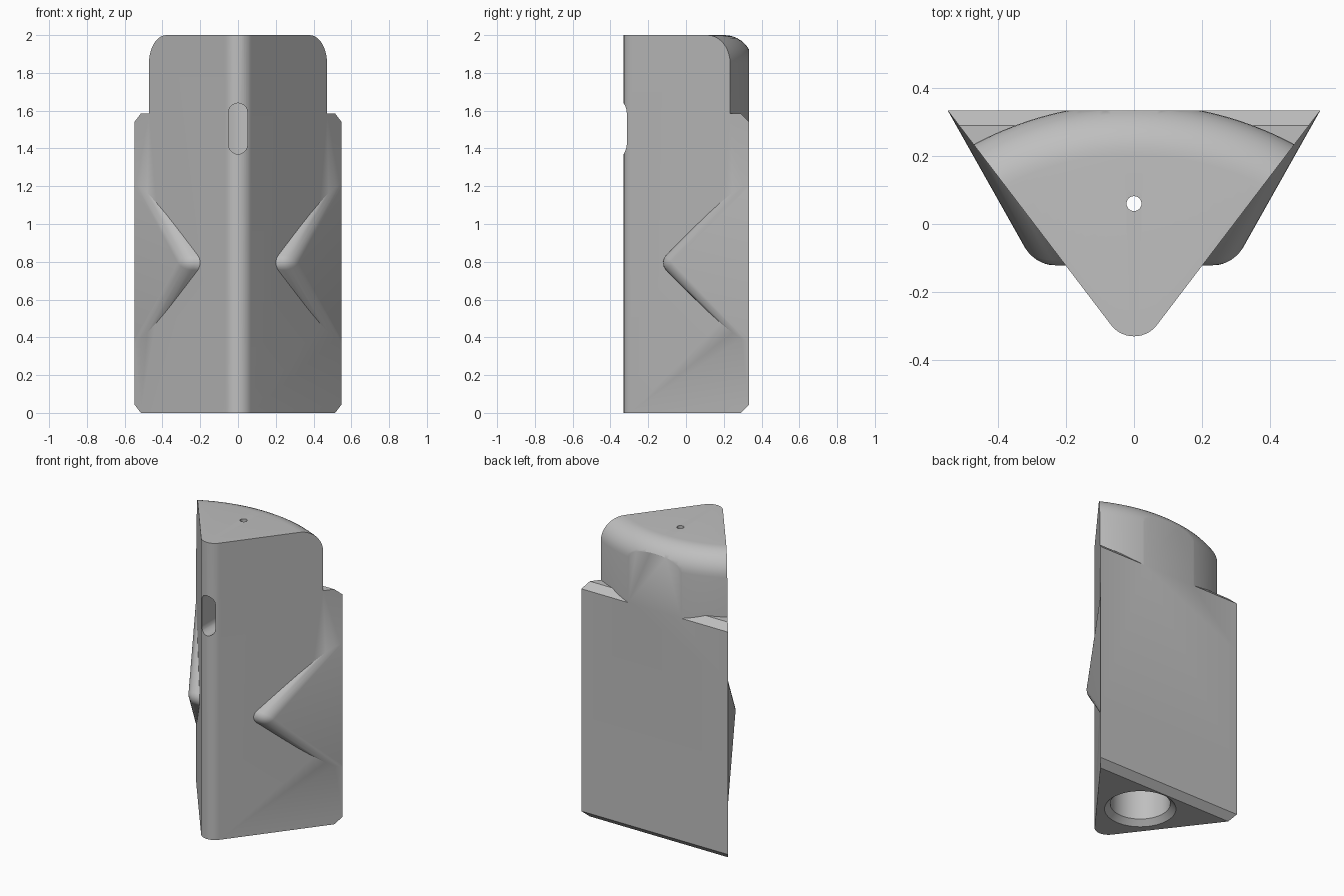
import bpy, bmesh
from math import pi, sin, cos, radians
from mathutils import Vector

cube = bpy.data.objects.get("Cube")
if cube:
    bpy.data.objects.remove(cube)


def finish(bm, name):
    bmesh.ops.recalc_face_normals(bm, faces=bm.faces)
    me = bpy.data.meshes.new(name)
    bm.to_mesh(me)
    bm.free()
    ob = bpy.data.objects.new(name, me)
    bpy.context.collection.objects.link(ob)
    return ob


def extrude(name, points, offset):
    """Solid made by sweeping a flat outline along an offset."""
    bm = bmesh.new()
    face = bm.faces.new([bm.verts.new(p) for p in points])
    out = bmesh.ops.extrude_face_region(bm, geom=[face], use_keep_orig=True)
    verts = [g for g in out["geom"] if isinstance(g, bmesh.types.BMVert)]
    bmesh.ops.translate(bm, verts=verts, vec=offset)
    return finish(bm, name)


def lathe(name, profile, cy, steps):
    """Solid of revolution round a vertical axis at (0, cy)."""
    bm = bmesh.new()
    vs = [bm.verts.new((r, cy, z)) for r, z in profile]
    es = [bm.edges.new(pair) for pair in zip(vs, vs[1:])]
    bmesh.ops.spin(bm, geom=vs + es, cent=(0, cy, 0), axis=(0, 0, 1),
                   angle=2 * pi, steps=steps)
    bmesh.ops.remove_doubles(bm, verts=bm.verts, dist=1e-5)
    return finish(bm, name)


def combine(target, tool, operation):
    mod = target.modifiers.new(operation.title(), "BOOLEAN")
    mod.operation, mod.object, mod.solver = operation, tool, "EXACT"
    bpy.context.view_layer.objects.active = target
    bpy.ops.object.modifier_apply(modifier=mod.name)
    bpy.data.objects.remove(tool)


def arc(cx, cy, r, a0, a1, n):
    angles = [radians(a0 + (a1 - a0) * i / n) for i in range(n + 1)]
    return [(cx + r * cos(a), cy + r * sin(a)) for a in angles]


HALF, BACK, SLOPE = 0.547, 0.333, 0.761
SHELF, TOP = 1.585, 2.0

# Triangular column with a rounded front edge, overlong at the back
wide = HALF + 0.2 * SLOPE
outline = [(-wide, BACK + 0.2)] + arc(0, -0.245, 0.085, 217.3, 322.7, 14) + [(wide, BACK + 0.2)]
body = extrude("housing", [(x, y, 0) for x, y in outline], (0, 0, TOP + 0.1))


# V-shaped side ribs with rounded edges
def side_rib(side):
    tip, mid, end = -0.145, 0.795, 0.42
    outer = lambda y: HALF - (BACK - y) * 0.563
    bm = bmesh.new()
    rings = []
    for inset in (0, 0.2):
        rings.append([bm.verts.new((side * (outer(y) - inset), y, z)) for y, z in
                      ((tip, mid), (end, mid + end - tip), (end, mid - end + tip))])
    a, b = rings
    bm.faces.new(a)
    bm.faces.new(b)
    for i in range(3):
        j = (i + 1) % 3
        bm.faces.new((a[i], a[j], b[j], b[i]))
    edges = [e for e in bm.edges if a[0] in e.verts]
    bmesh.ops.recalc_face_normals(bm, faces=bm.faces)
    bmesh.ops.bevel(bm, geom=edges, offset=0.055, segments=6, profile=0.5, affect="EDGES")
    return finish(bm, "side_rib")


for side in (-1, 1):
    combine(body, side_rib(side), "UNION")

# Envelope: chamfered lower block joined to a round-shouldered crown
block = [(-1, -0.1 + 0.1), (0.29, 0), (0.59, 0.3), (0.59, SHELF - 0.3), (0.29, SHELF), (-1, SHELF)]
envelope = extrude("envelope", [(-1, y, z) for y, z in block], (2, 0, 0))
R, FILLET = 0.992, 0.15
crown = [(0, 1.0), (R, 1.0)] + arc(R - FILLET, TOP - FILLET, FILLET, 0, 90, 10) + [(0, TOP)]
combine(envelope, lathe("crown", crown, -0.639, 180), "UNION")
back_limit = extrude("back_limit", [(-2, -2, -1), (2, -2, -1), (2, BACK, -1), (-2, BACK, -1)], (0, 0, 4))
combine(envelope, back_limit, "INTERSECT")
combine(body, envelope, "INTERSECT")

# Countersunk bore from below, with a pin hole through the top
BORE_Y = 0.06
bore = [(0, -0.1), (0.32, -0.1), (0.185, 0.035), (0.185, 1.84), (0, 1.84)]
combine(body, lathe("bore", bore, BORE_Y, 64), "DIFFERENCE")
pin = [(0, 1.7), (0.022, 1.7), (0.022, 2.2), (0, 2.2)]
combine(body, lathe("pin_hole", pin, BORE_Y, 24), "DIFFERENCE")

# Rounded slot through the front edge into the bore
slot = arc(0, 1.59, 0.05, 0, 180, 10) + arc(0, 1.42, 0.05, 180, 360, 10)
combine(body, extrude("slot", [(x, -0.5, z) for x, z in slot], (0, 0.5, 0)), "DIFFERENCE")

# Material and shading
grey = bpy.data.materials.new("light_grey")
grey.use_nodes = True
colour = (0.52, 0.52, 0.52, 1)
grey.diffuse_color = colour
grey.node_tree.nodes["Principled BSDF"].inputs["Base Color"].default_value = colour
body.data.materials.clear()
body.data.materials.append(grey)
for poly in body.data.polygons:
    poly.material_index = 0

bpy.ops.object.select_all(action="DESELECT")
body.select_set(True)
bpy.context.view_layer.objects.active = body
bpy.ops.object.shade_smooth_by_angle(angle=radians(30))
